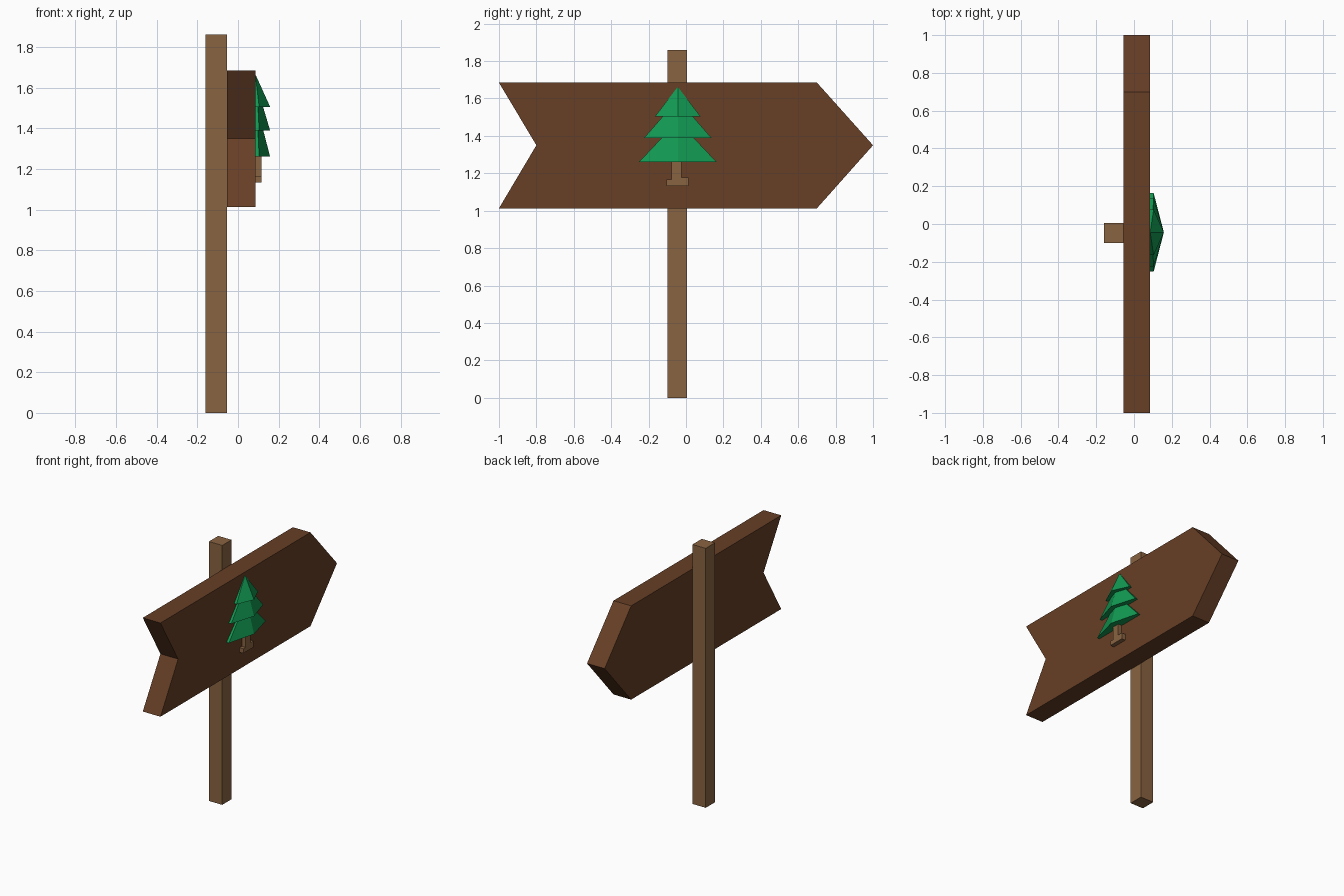
import bpy

if "Cube" in bpy.data.objects:
    bpy.data.objects.remove(bpy.data.objects["Cube"])


def material(name, rgb):
    m = bpy.data.materials.new(name)
    m.diffuse_color = (*rgb, 1)
    m.use_nodes = True
    m.node_tree.nodes["Principled BSDF"].inputs["Base Color"].default_value = m.diffuse_color
    return m


DARK_WOOD = material("dark_wood", (0.135, 0.049, 0.019))
LIGHT_WOOD = material("light_wood", (0.25, 0.125, 0.053))
GREEN = material("pine_green", (0.006, 0.32, 0.085))


def loft(name, lower, upper, mat):
    """Solid between two matching loops of 3D points."""
    n = len(lower)
    faces = [tuple(reversed(range(n))), tuple(range(n, 2 * n))]
    faces += [(i, (i + 1) % n, n + (i + 1) % n, n + i) for i in range(n)]
    me = bpy.data.meshes.new(name)
    me.from_pydata(lower + upper, [], faces)
    me.materials.append(mat)
    ob = bpy.data.objects.new(name, me)
    bpy.context.collection.objects.link(ob)
    return ob


def slab(name, profile, x0, x1, mat):
    """Anticlockwise (y, z) profile extruded along x."""
    return loft(name, [(x0, y, z) for y, z in profile],
                [(x1, y, z) for y, z in profile], mat)


# Square post behind the board
slab("post", [(-0.10, 0), (0.005, 0), (0.005, 1.86), (-0.10, 1.86)],
     -0.16, -0.055, LIGHT_WOOD)

# Arrow board with notched tail
slab("arrow_board", [(-1, 1.013), (0.7, 1.013), (1, 1.35), (0.7, 1.685),
                     (-1, 1.685), (-0.8, 1.35)], -0.055, 0.085, DARK_WOOD)

# Tree trunk with uneven foot
slab("tree_trunk", [(-0.104, 1.133), (0.013, 1.133), (0.013, 1.178),
                    (-0.024, 1.178), (-0.024, 1.262), (-0.077, 1.262),
                    (-0.077, 1.166), (-0.104, 1.166)],
     0.083, 0.115, LIGHT_WOOD)


# Half-relief tree tiers, each a tapered ridge-fronted pentagon
def ring(half, rim, ridge, z):
    yc = -0.044
    return [(0.084, yc - half, z), (rim, yc - half, z), (ridge, yc, z),
            (rim, yc + half, z), (0.084, yc + half, z)]


tiers = [("bottom", 0.208, 1.26, 0.085, 0.124, 1.39),
         ("middle", 0.181, 1.388, 0.075, 0.122, 1.51),
         ("top", 0.121, 1.505, 0.002, 0.088, 1.66)]
for label, half, z0, half_top, ridge_top, z1 in tiers:
    rim_top = 0.086 if label == "top" else 0.098
    loft(label + "_tree_tier", ring(half, 0.104, 0.158, z0),
         ring(half_top, rim_top, ridge_top, z1), GREEN)
